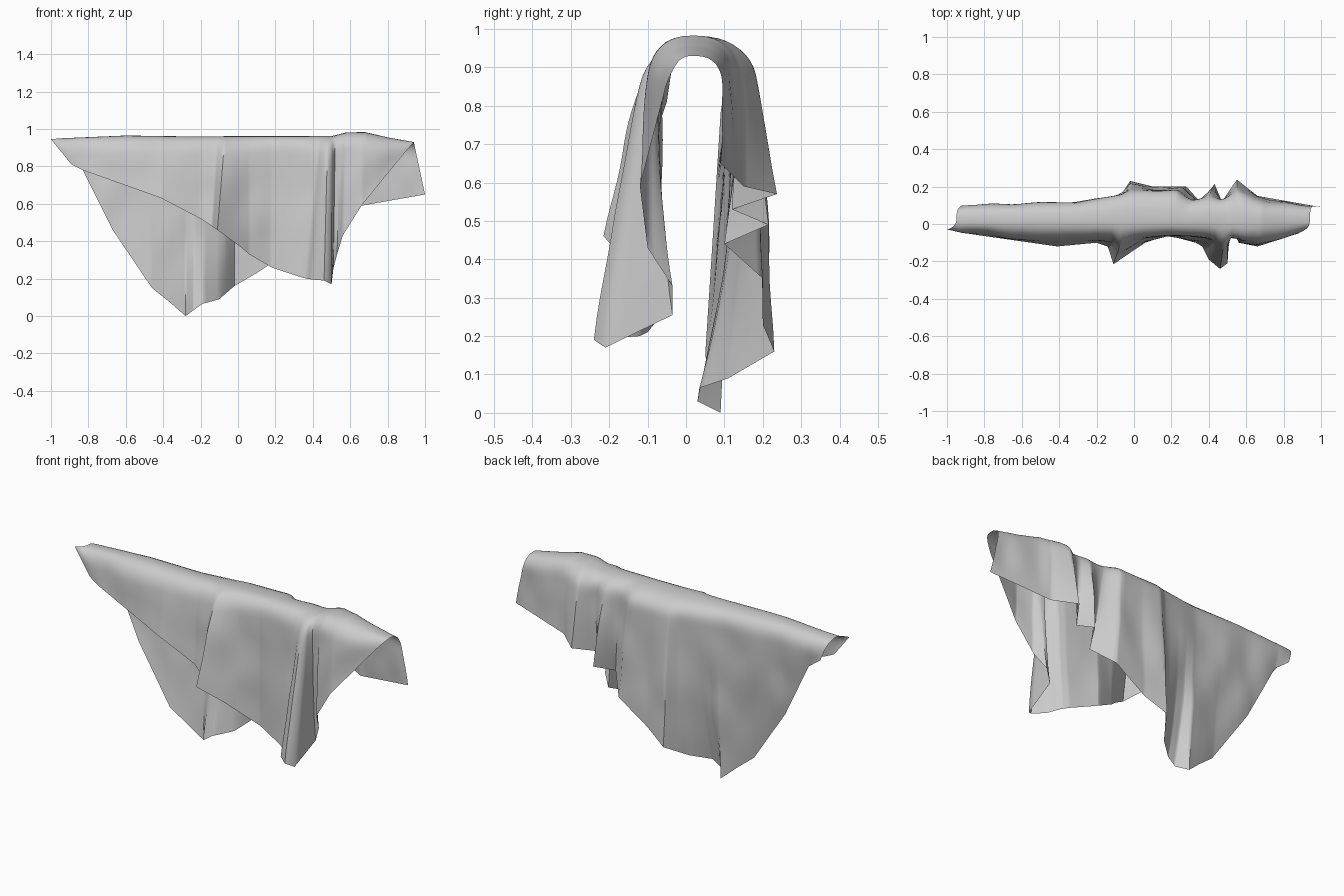
import bpy
import bmesh
from mathutils import Vector, noise

cube = bpy.data.objects.get("Cube")
if cube:
    bpy.data.objects.remove(cube, do_unlink=True)

# Key points: position along the ridge, followed by the matching hem point x, y, z
FRONT_HEM = [
    (-.95, -1, -.03, .945), (-.86, -.89, -.05, .81), (-.8, -.83, -.06, .78),
    (-.4, -.41, -.12, .63), (-.2, -.2, -.1, .52), (-.11, -.14, -.12, .48),
    (-.07, -.11, -.215, .46), (0, 0, -.14, .38), (.06, .06, -.1, .33),
    (.18, .18, -.06, .26), (.4, .33, -.1, .21), (.44, .365, -.12, .2),
    (.46, .4, -.19, .195), (.48, .46, -.24, .19), (.5, .5, -.21, .17),
    (.52, .51, -.035, .255), (.54, .53, -.035, .33), (.57, .56, -.1, .43),
    (.66, .66, -.12, .59), (.94, .88, -.05, .86),
]
BACK_HEM = [
    (-.95, -.91, .1, .84), (-.85, -.83, .09, .78), (-.67, -.67, .07, .46),
    (-.46, -.46, .05, .15), (-.36, -.36, .07, .07), (-.28, -.28, .09, 0),
    (-.23, -.24, .03, .03), (-.17, -.19, .035, .065), (-.1, -.1, .11, .09),
    (-.02, -.02, .23, .16), (.1, .1, .2, .23), (.23, .28, .2, .35),
    (.3, .37, .1, .44), (.4, .43, .215, .49), (.47, .47, .12, .53),
    (.55, .55, .237, .57), (.65, .66, .15, .59), (.94, 1, .09, .65),
]
# Ridge: position along it, height
RIDGE = [
    (-.95, .95), (-.6, .965), (-.25, .96), (.2, .963), (.5, .962),
    (.58, .982), (.68, .983), (.8, .955), (.94, .93),
]
# How far each side bellies out just below the ridge
FRONT_SHOULDER = [(-.95, -.045), (-.5, -.06), (.4, -.06), (.6, -.085), (.94, -.045)]
BACK_SHOULDER = [
    (-.95, .1), (-.3, .12), (-.05, .165), (.22, .175), (.29, .13),
    (.4, .13), (.56, .15), (.7, .11), (.94, .1),
]
RIDGE_Y = .02
COLUMNS, ROWS = 100, 22


def sample(table, u):
    """Interpolate a key table at ridge position u."""
    for a, b in zip(table, table[1:]):
        if u <= b[0]:
            f = max(0, (u - a[0]) / (b[0] - a[0]))
            return [p + (q - p) * f for p, q in zip(a[1:], b[1:])]
    return list(table[-1][1:])


def rounded(depth, shoulder):
    """Sideways curve of the cloth as it rolls over the line."""
    s = min(1, depth / .1)
    return RIDGE_Y + (shoulder - RIDGE_Y) * (1 - (1 - s) ** 2.5) ** .4


def drape(u, t, hem, shoulders):
    """Point on one hanging side, from ridge (t = 0) to hem (t = 1)."""
    top = sample(RIDGE, u)[0]
    shoulder = sample(shoulders, u)[0]
    x, y, z = sample(hem, u)
    drop = (top - z) * t
    offset = y - rounded(top - z, shoulder)
    # Outward folds start high, inward tucks stay close to the hem
    power = .65 if offset * shoulder > 0 else 2.2
    point = Vector((
        u + (x - u) * t,
        rounded(drop, shoulder) + offset * t ** power,
        top - drop,
    ))
    # Soft creases that fade out at the ridge and hem
    crease = noise.noise(Vector((point.x * 7, shoulder * 9, point.z * 4)))
    point.y += crease * .05 * t * (1 - t)
    return point


# Column positions include every fold key so that the hem corners stay crisp
start, end = RIDGE[0][0], RIDGE[-1][0]
keys = {k[0] for k in FRONT_HEM + BACK_HEM + RIDGE}
keys |= {round(start + (end - start) * i / COLUMNS, 3) for i in range(COLUMNS + 1)}
steps = [(i / ROWS) ** 1.7 for i in range(ROWS + 1)]

# Draped cloth: front hem, over the ridge, down to the back hem
bm = bmesh.new()
columns = []
for u in sorted(keys):
    front = [drape(u, t, FRONT_HEM, FRONT_SHOULDER) for t in reversed(steps)]
    back = [drape(u, t, BACK_HEM, BACK_SHOULDER) for t in steps[1:]]
    columns.append([bm.verts.new(p) for p in front + back])
for left, right in zip(columns, columns[1:]):
    for i in range(len(left) - 1):
        bm.faces.new((left[i], right[i], right[i + 1], left[i + 1]))
mesh = bpy.data.meshes.new("draped_cloth")
bm.to_mesh(mesh)
bm.free()

cloth = bpy.data.objects.new("draped_cloth", mesh)
bpy.context.collection.objects.link(cloth)

# Plain grey fabric
grey = bpy.data.materials.new("grey_fabric")
grey.use_nodes = True
color = (.6, .6, .6, 1)
grey.diffuse_color = color
grey.node_tree.nodes["Principled BSDF"].inputs["Base Color"].default_value = color
mesh.materials.append(grey)

bpy.context.view_layer.objects.active = cloth
cloth.select_set(True)
bpy.ops.object.shade_smooth_by_angle(angle=1.0)
